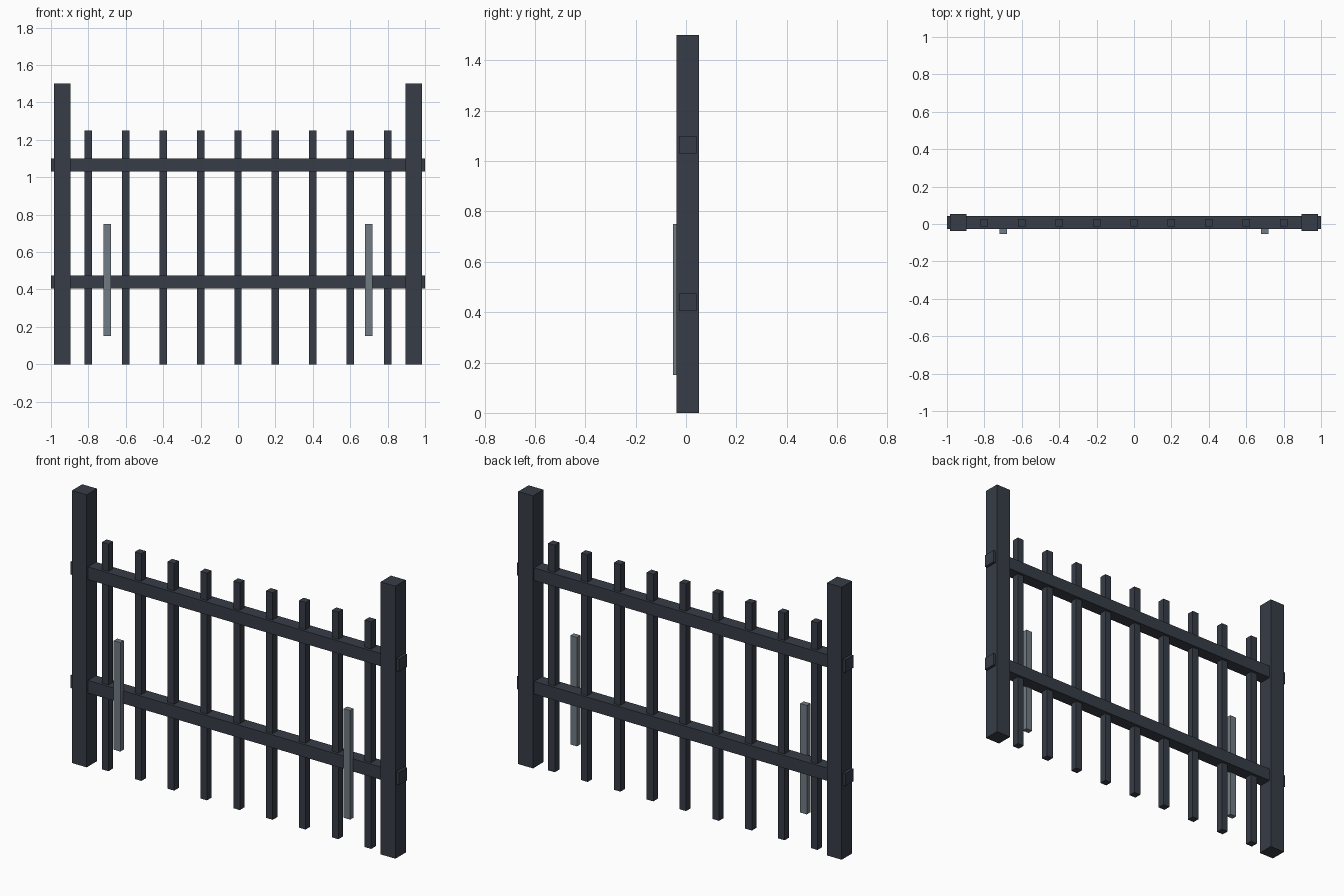
import bpy

if "Cube" in bpy.data.objects:
    bpy.data.objects.remove(bpy.data.objects["Cube"])


def material(name, rgb):
    m = bpy.data.materials.new(name)
    m.diffuse_color = (*rgb, 1.0)
    m.use_nodes = True
    m.node_tree.nodes["Principled BSDF"].inputs["Base Color"].default_value = m.diffuse_color
    return m


iron = material("dark slate iron", (0.038, 0.046, 0.062))
steel = material("grey steel", (0.165, 0.2, 0.23))


def box(name, centre, size, mat):
    bpy.ops.mesh.primitive_cube_add(size=1, location=centre)
    ob = bpy.context.object
    ob.name = name
    ob.scale = size
    bpy.ops.object.transform_apply(location=False, rotation=False, scale=True)
    ob.data.materials.append(mat)
    return ob


Y = 0.0075  # centre plane of the fence

# End posts and front mounting strips, mirrored left and right
for side, s in (("left", -1), ("right", 1)):
    box(f"{side}_post", (s * 0.94, Y, 0.75), (0.09, 0.09, 1.5), iron)
    box(f"{side}_strip", (s * 0.70, -0.0375, 0.45), (0.04, 0.03, 0.6), steel)

# Horizontal rails passing through the posts
for name, z in (("lower_rail", 0.44), ("upper_rail", 1.065)):
    box(name, (0, Y, z), (2.0, 0.07, 0.07), iron)

# Upright bars
for i in range(9):
    box(f"bar_{i + 1}", (-0.8 + 0.2 * i, Y, 0.625), (0.04, 0.04, 1.25), iron)
